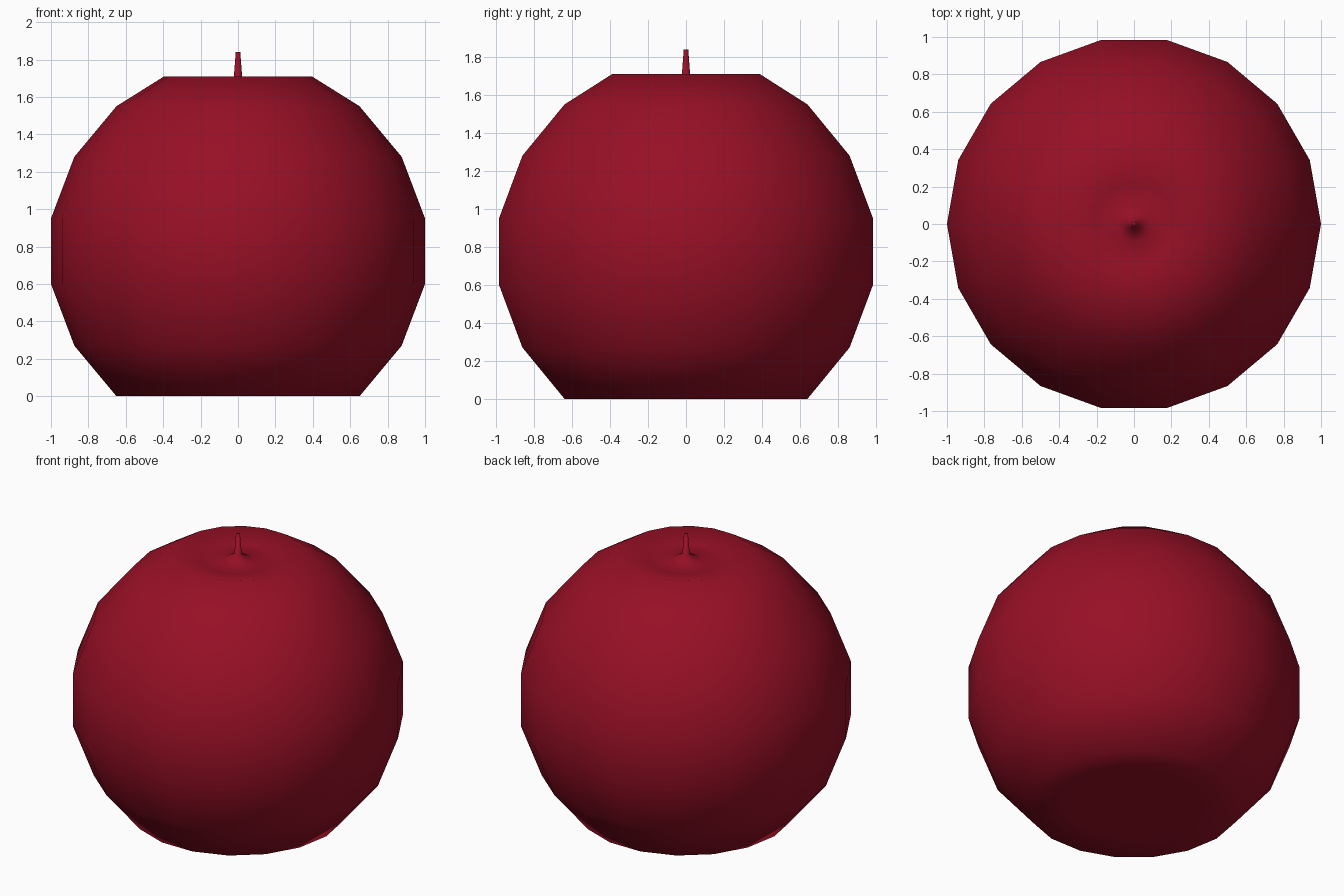
import bpy, bmesh, math

if "Cube" in bpy.data.objects:
    bpy.data.objects.remove(bpy.data.objects["Cube"])

SIDES = 18

red = bpy.data.materials.new("deep_red")
red.diffuse_color = (0.31, 0.005, 0.019, 1.0)
red.use_nodes = True
red.node_tree.nodes["Principled BSDF"].inputs["Base Color"].default_value = red.diffuse_color

# Profile (radius, height) from the flat base up over the body,
# into the shallow top hollow and up the thin stem
PROFILE = [
    (0.40, 0.0), (0.65, 0.0), (0.875, 0.27), (1.0, 0.60), (1.0, 0.95),
    (0.875, 1.28), (0.65, 1.55), (0.395, 1.71),
    (0.22, 1.675), (0.09, 1.67), (0.022, 1.71), (0.012, 1.84),
]


def lathe(name, profile, mat):
    """Spin a profile around z, closing both ends with a fan."""
    bm = bmesh.new()
    rings = []
    for r, z in profile:
        ring = []
        for i in range(SIDES):
            a = 2 * math.pi * i / SIDES
            ring.append(bm.verts.new((r * math.cos(a), r * math.sin(a), z)))
        rings.append(ring)
    bottom = bm.verts.new((0, 0, profile[0][1]))
    top = bm.verts.new((0, 0, profile[-1][1]))
    for i in range(SIDES):
        j = (i + 1) % SIDES
        for lo, hi in zip(rings, rings[1:]):
            bm.faces.new((lo[i], lo[j], hi[j], hi[i]))
        bm.faces.new((bottom, rings[0][j], rings[0][i]))
        bm.faces.new((top, rings[-1][i], rings[-1][j]))
    for f in bm.faces:
        f.smooth = True
    me = bpy.data.meshes.new(name)
    bm.to_mesh(me)
    bm.free()
    me.materials.append(mat)
    ob = bpy.data.objects.new(name, me)
    bpy.context.collection.objects.link(ob)
    return ob


# Round fruit with its stem, one continuous smooth surface
lathe("apple", PROFILE, red)
